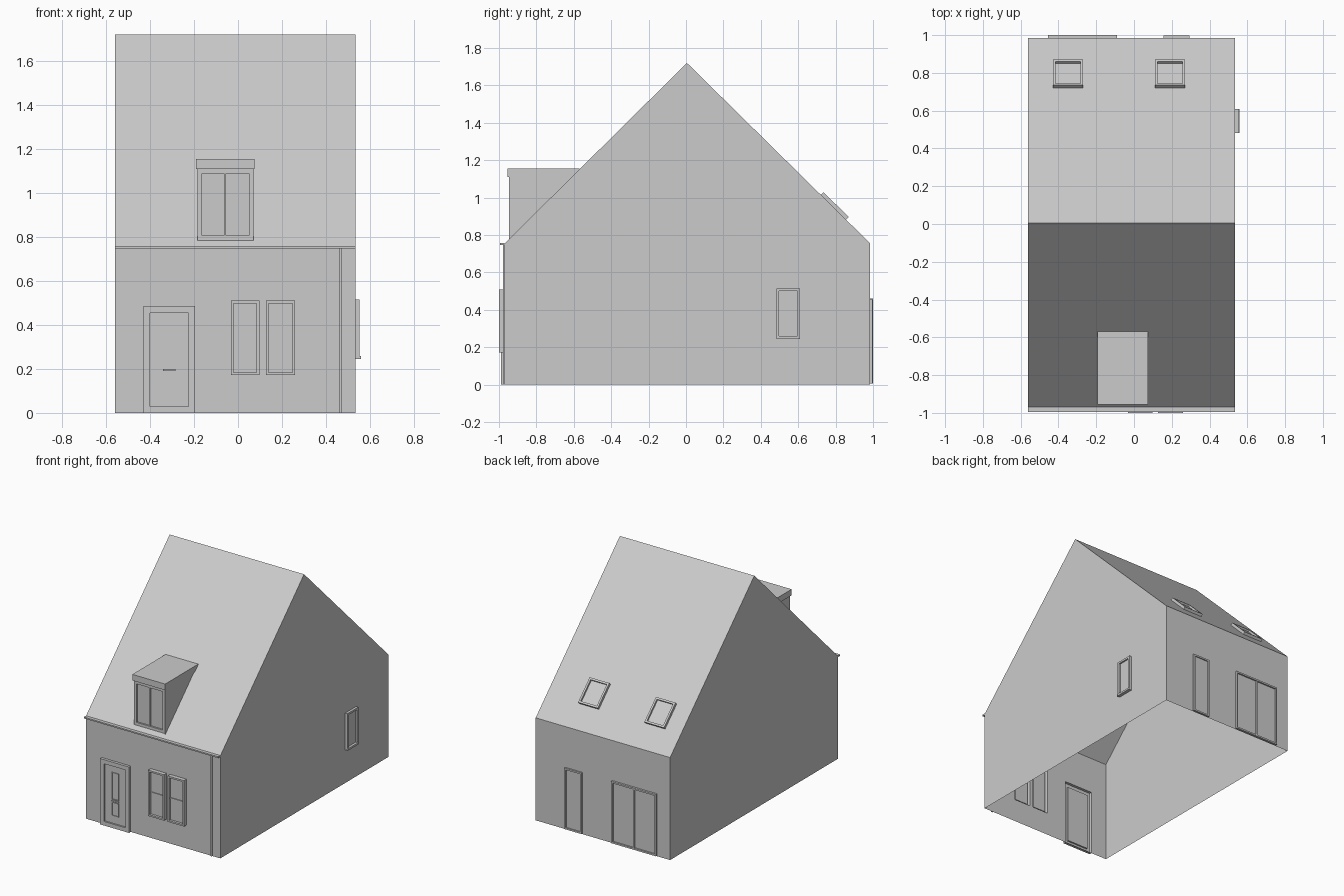
import bpy, bmesh
from mathutils import Vector

cube = bpy.data.objects.get("Cube")
if cube:
    bpy.data.objects.remove(cube, do_unlink=True)

GREY = (0.6, 0.6, 0.6, 1)
mat = bpy.data.materials.new("plain_grey")
mat.use_nodes = True
mat.diffuse_color = GREY
mat.node_tree.nodes["Principled BSDF"].inputs["Base Color"].default_value = GREY

# Main dimensions
LEFT, RIGHT = -0.56, 0.535
FRONT, BACK = -0.97, 0.985
EAVE, RIDGE, MID = 0.755, 1.72, 0.005


class Plane:
    """Local drawing plane: u across, v up, w outward."""
    def __init__(self, origin, u, v):
        self.o, self.u, self.v = Vector(origin), Vector(u), Vector(v).normalized()
        self.w = self.u.cross(self.v)

    def at(self, u, v, w=0):
        return self.o + self.u * u + self.v * v + self.w * w


front = Plane((0, FRONT, 0), (1, 0, 0), (0, 0, 1))
back = Plane((0, BACK, 0), (-1, 0, 0), (0, 0, 1))
side = Plane((RIGHT, 0, 0), (0, 1, 0), (0, 0, 1))
left = Plane((LEFT, 0, 0), (0, -1, 0), (0, 0, 1))
slope = Plane((0, MID, RIDGE), (-1, 0, 0), (0, MID - BACK, RIDGE - EAVE))
dormer = Plane((0, -0.947, 0), (1, 0, 0), (0, 0, 1))


def finish(name, bm):
    bmesh.ops.remove_doubles(bm, verts=bm.verts, dist=0.0001)
    mesh = bpy.data.meshes.new(name)
    bm.to_mesh(mesh)
    bm.free()
    mesh.materials.append(mat)
    obj = bpy.data.objects.new(name, mesh)
    bpy.context.collection.objects.link(obj)


def face(bm, points):
    bm.faces.new([bm.verts.new(p) for p in points])


def box(name, plane, u0, u1, v0, v1, w0, w1):
    bm = bmesh.new()
    bmesh.ops.create_cube(bm, size=1)
    for v in bm.verts:
        a, b, c = (v.co + Vector((0.5, 0.5, 0.5)))
        v.co = plane.at(u0 + (u1 - u0) * a, v0 + (v1 - v0) * b, w0 + (w1 - w0) * c)
    bmesh.ops.recalc_face_normals(bm, faces=bm.faces)
    finish(name, bm)


def framed(name, plane, rect, steps):
    """Nested rectangles of (inset, height), bridged and closed by a pane."""
    u0, u1, v0, v1 = rect
    bm = bmesh.new()
    loops = [[plane.at(*p, w) for p in ((u0 + i, v0 + i), (u1 - i, v0 + i),
                                        (u1 - i, v1 - i), (u0 + i, v1 - i))]
             for i, w in steps]
    for a, b in zip(loops, loops[1:]):
        for k in range(4):
            n = (k + 1) % 4
            face(bm, (a[k], a[n], b[n], b[k]))
    face(bm, loops[-1])
    finish(name, bm)


def opening(name, plane, rect, border, depth, pane):
    framed(name, plane, rect, [(0, 0), (0, depth), (border, depth), (border, pane)])


def wall(bm, plane, u0, u1, holes):
    """Rectangular wall split into cells, leaving the holes empty."""
    us = sorted({u0, u1, *(u for h in holes for u in h[:2])})
    vs = sorted({0, EAVE, *(v for h in holes for v in h[2:])})
    for a, b in zip(us, us[1:]):
        for c, d in zip(vs, vs[1:]):
            u, v = (a + b) / 2, (c + d) / 2
            if not any(h[0] < u < h[1] and h[2] < v < h[3] for h in holes):
                face(bm, [plane.at(*p) for p in ((a, c), (b, c), (b, d), (a, d))])


# Openings as (u0, u1, v0, v1)
front_door = (-0.43, -0.195, 0.0, 0.485)
front_windows = [(-0.032, 0.097, 0.172, 0.51), (0.127, 0.26, 0.172, 0.51)]
side_window = (0.483, 0.61, 0.245, 0.515)
back_door = (-0.295, -0.155, 0.005, 0.455)
patio_door = (0.09, 0.455, 0.005, 0.46)

# Walls, open underneath
bm = bmesh.new()
wall(bm, front, LEFT, RIGHT, [front_door, *front_windows])
wall(bm, back, -RIGHT, -LEFT, [back_door, patio_door])
wall(bm, side, FRONT, BACK, [side_window])
wall(bm, left, -BACK, -FRONT, [])
face(bm, ((RIGHT, FRONT, EAVE), (RIGHT, BACK, EAVE), (RIGHT, MID, RIDGE)))
face(bm, ((LEFT, BACK, EAVE), (LEFT, FRONT, EAVE), (LEFT, MID, RIDGE)))
finish("house_walls", bm)

# Roof slopes
bm = bmesh.new()
face(bm, ((LEFT, FRONT, EAVE), (RIGHT, FRONT, EAVE), (RIGHT, MID, RIDGE), (LEFT, MID, RIDGE)))
face(bm, ((RIGHT, BACK, EAVE), (LEFT, BACK, EAVE), (LEFT, MID, RIDGE), (RIGHT, MID, RIDGE)))
finish("roof", bm)

# Gutter and downpipe
box("gutter", front, LEFT, RIGHT, 0.748, 0.758, 0, 0.025)
box("downpipe", front, 0.46, 0.471, 0, 0.748, 0, 0.008)

# Front door with glazed slots and letter plate
opening("front_door", front, front_door, 0.03, 0.02, 0.008)
for name, v0, v1 in (("upper_slot", 0.205, 0.405), ("lower_slot", 0.085, 0.185)):
    framed("door_" + name, front, (-0.342, -0.285, v0, v1),
           [(0, 0.008), (0, 0.013), (0.005, 0.013), (0.005, 0.0085)])
box("letter_plate", front, -0.342, -0.285, 0.19, 0.2, 0.008, 0.016)

# Front windows with a crossbar
for i, rect in enumerate(front_windows):
    opening(f"front_window_{i + 1}", front, rect, 0.012, 0.03, 0.012)
    box(f"front_crossbar_{i + 1}", front, rect[0] + 0.012, rect[1] - 0.012, 0.34, 0.348, 0.012, 0.018)

# Side window with sill
opening("side_window", side, side_window, 0.014, 0.018, 0.006)
box("side_sill", side, side_window[0], side_window[1], 0.245, 0.259, 0, 0.024)

# Back doors
opening("back_door", back, back_door, 0.012, 0.012, 0.004)
opening("patio_door", back, patio_door, 0.012, 0.015, 0.004)
box("patio_mullion", back, 0.267, 0.278, 0.017, 0.448, 0.004, 0.012)

# Skylights on the back slope
for i, u in enumerate((0.27, -0.27)):
    opening(f"skylight_{i + 1}", slope, (u, u + 0.16, -1.195, -1.005), 0.014, 0.02, 0.006)

# Dormer: recessed window front, triangular cheeks and flat cap
framed("dormer_window", dormer, (-0.185, 0.07, 0.785, 1.11),
       [(0, 0), (0.021, 0), (0.021, -0.012)])
box("dormer_mullion", dormer, -0.064, -0.054, 0.806, 1.089, -0.012, -0.004)
bm = bmesh.new()
for x in (-0.185, 0.07):
    cheek = [(x, -0.947, 0.775), (x, -0.605, 1.11), (x, -0.947, 1.11)]
    face(bm, cheek if x > 0 else cheek[::-1])
finish("dormer_cheeks", bm)
box("dormer_cap", dormer, -0.192, 0.075, 1.11, 1.155, -0.378, 0.008)
